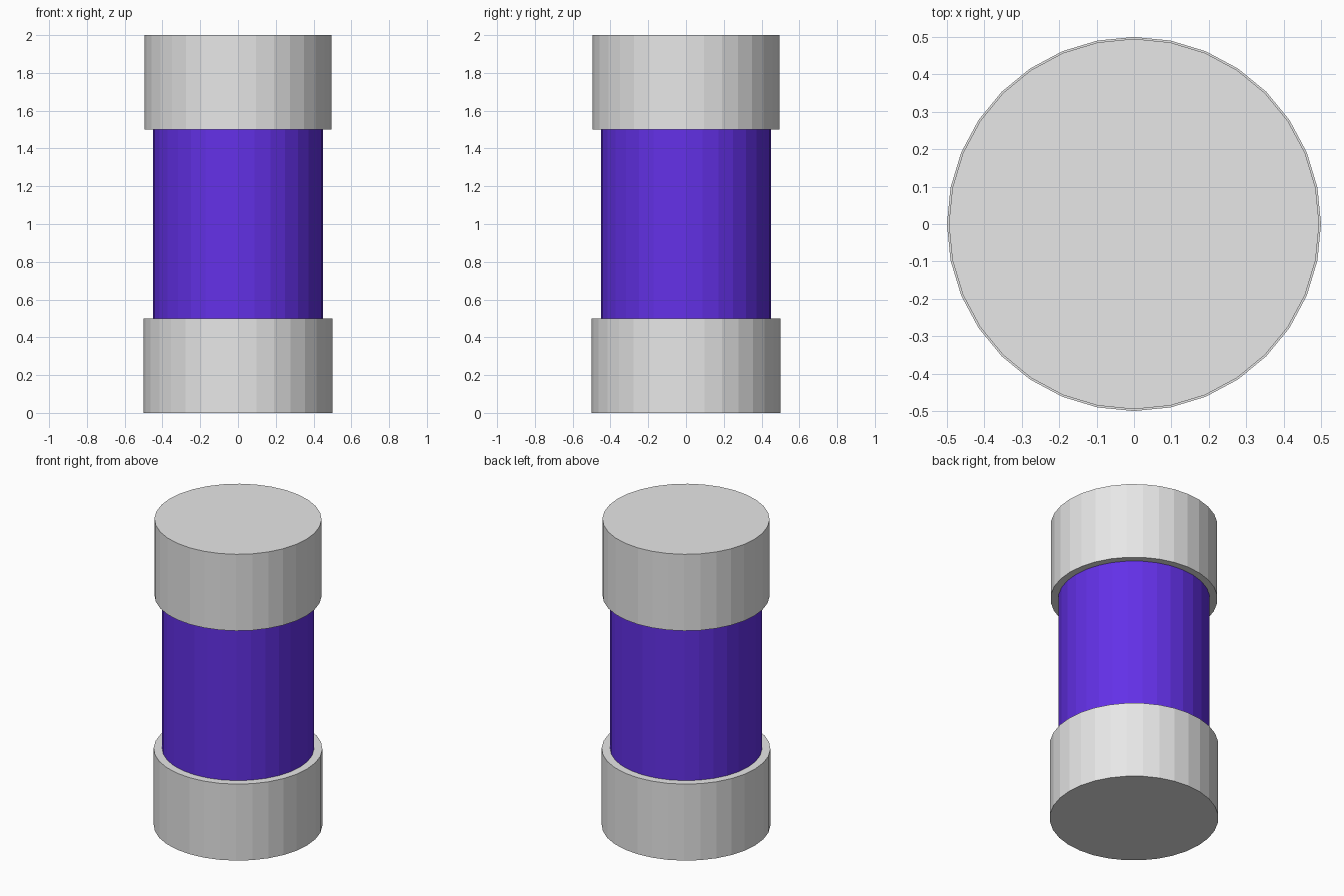
import bpy

cube = bpy.data.objects.get("Cube")
if cube:
    bpy.data.objects.remove(cube, do_unlink=True)


def make_material(name, rgb):
    mat = bpy.data.materials.new(name)
    mat.use_nodes = True
    mat.diffuse_color = (*rgb, 1)
    mat.node_tree.nodes["Principled BSDF"].inputs["Base Color"].default_value = (*rgb, 1)
    return mat


def make_cylinder(name, radius, bottom, top, mat):
    bpy.ops.mesh.primitive_cylinder_add(
        vertices=32, radius=radius, depth=top - bottom,
        location=(0, 0, (bottom + top) / 2))
    obj = bpy.context.object
    obj.name = name
    obj.data.materials.append(mat)
    return obj


grey = make_material("light grey", (0.8, 0.8, 0.8))
purple = make_material("violet", (0.125, 0.03, 0.8))

# End caps, the upper one a touch narrower
make_cylinder("bottom_cap", 0.5, 0, 0.5, grey)
make_cylinder("top_cap", 0.495, 1.5, 2, grey)

# Coloured barrel between the caps
make_cylinder("barrel", 0.45, 0.5, 1.5, purple)
